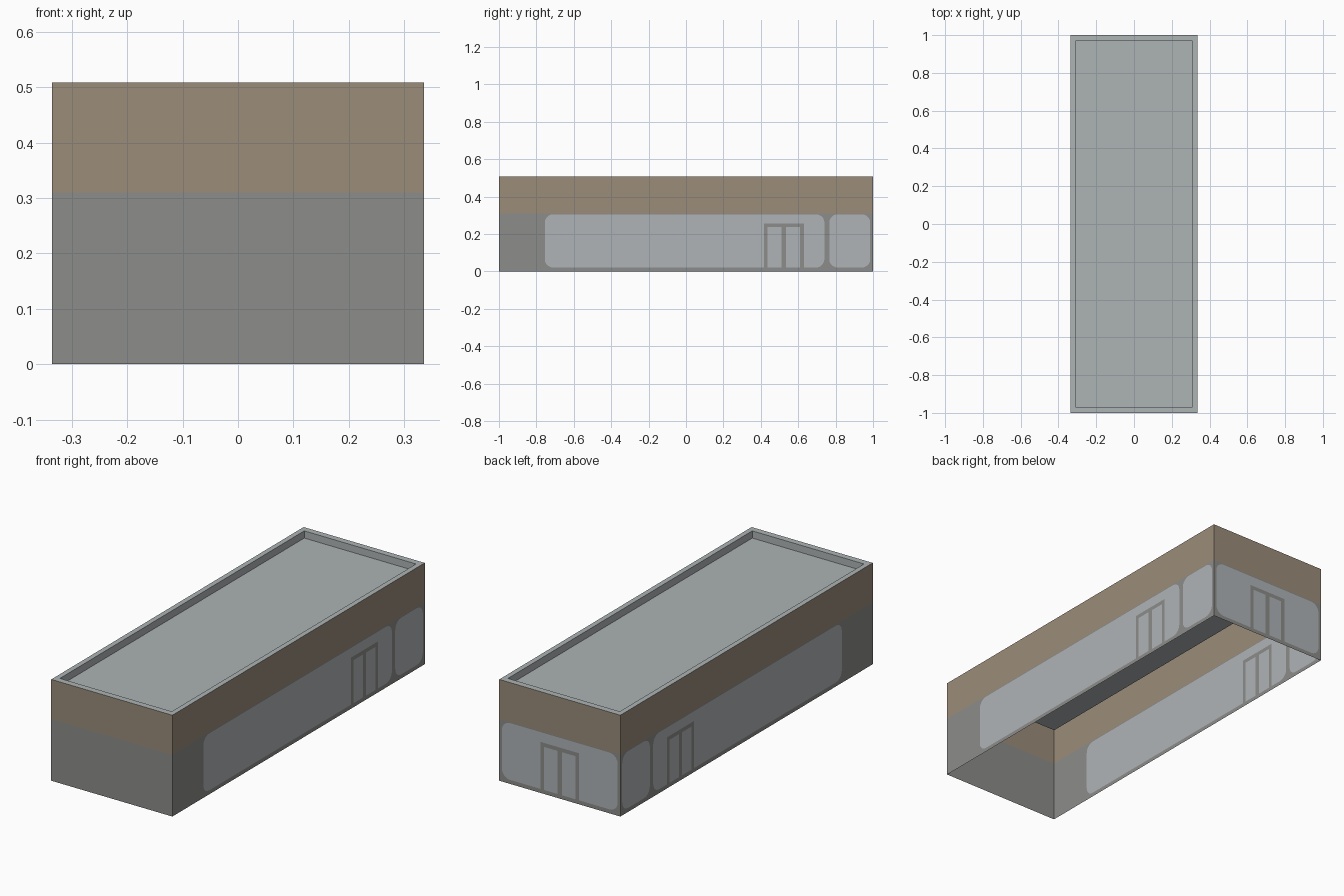
import bpy, bmesh, math
from mathutils import Vector
from mathutils.geometry import delaunay_2d_cdt

old = bpy.data.objects.get("Cube")
if old:
    bpy.data.objects.remove(old, do_unlink=True)

W, D, H = 0.336, 1.0, 0.508      # half width, half depth, height
BAND = 0.31                      # bottom of the tan band
SILL, HEAD = 0.02, 0.305         # window bottom and top
DOOR_TOP, DOOR_HALF, FRAME = 0.256, 0.107, 0.02


def material(name, rgb):
    def linear(c):
        c /= 255
        return ((c + 0.055) / 1.055) ** 2.4
    colour = (*[linear(c) for c in rgb], 1)
    m = bpy.data.materials.new(name)
    m.use_nodes = True
    m.diffuse_color = colour
    bsdf = m.node_tree.nodes["Principled BSDF"]
    bsdf.inputs["Base Color"].default_value = colour
    bsdf.inputs["Roughness"].default_value = 0.9
    return m


wall_grey = material("wall_grey", (140, 140, 138))
band_tan = material("band_tan", (155, 140, 122))
glass = material("pale_glass", (175, 180, 183))
roof_grey = material("roof_grey", (173, 179, 181))


def make_object(name, bm, mats):
    mesh = bpy.data.meshes.new(name)
    bm.to_mesh(mesh)
    bm.free()
    for m in mats:
        mesh.materials.append(m)
    ob = bpy.data.objects.new(name, mesh)
    bpy.context.collection.objects.link(ob)
    return ob


def rect(u0, u1, z0, z1):
    return [(u0, z0), (u1, z0), (u1, z1), (u0, z1)]


def rounded(u0, u1, z0, z1, r=0.045, steps=5):
    centres = rect(u0 + r, u1 - r, z0 + r, z1 - r)
    pts = []
    for i, (cu, cz) in enumerate(centres):
        for s in range(steps + 1):
            a = math.pi * (1 + i / 2 + s / steps / 2)
            pts.append((cu + r * math.cos(a), cz + r * math.sin(a)))
    return pts


def inside(p, loop):
    hit = False
    for (ax, ay), (bx, by) in zip(loop, loop[1:] + loop[:1]):
        if (ay > p.y) != (by > p.y) and p.x < ax + (p.y - ay) * (bx - ax) / (by - ay):
            hit = not hit
    return hit


def wall(name, half, place, outward, panes=(), door=None):
    """Flat sheet with the band, rounded windows and a double door cut into it."""
    windows = [rounded(a, b, SILL, HEAD) for a, b in panes]
    frames, leaves = [], []
    if door is not None:
        lo, hi = door - DOOR_HALF, door + DOOR_HALF
        frames = [rect(lo, hi, SILL, DOOR_TOP)]
        leaves = [rect(lo + FRAME, door - 0.012, SILL, DOOR_TOP - FRAME),
                  rect(door + 0.012, hi - FRAME, SILL, DOOR_TOP - FRAME)]
    loops = [rect(-half, half, 0, BAND), rect(-half, half, BAND, H)]
    loops += windows + frames + leaves
    pts, faces = [], []
    for loop in loops:
        faces.append(list(range(len(pts), len(pts) + len(loop))))
        pts += [Vector(p) for p in loop]
    verts, _, tris, *_ = delaunay_2d_cdt(pts, [], faces, 1, 1e-5)

    bm = bmesh.new()
    bv = [bm.verts.new(place(v.x, v.y)) for v in verts]
    for t in tris:
        c = sum((verts[i] for i in t), Vector((0, 0))) / len(t)
        f = bm.faces.new([bv[i] for i in t])
        f.normal_update()
        if f.normal.dot(Vector(outward)) < 0:
            f.normal_flip()
        # Colour by which outline the face lies in
        if c.y > BAND:
            f.material_index = 1
        elif any(inside(c, l) for l in leaves):
            f.material_index = 2
        elif any(inside(c, l) for l in frames):
            f.material_index = 0
        elif any(inside(c, l) for l in windows):
            f.material_index = 2
    return make_object(name, bm, [wall_grey, band_tan, glass])


# Walls: both long sides share one layout, the back has one window and door
side_panes = [(-0.755, 0.74), (0.766, 0.985)]
for side, s in (("left", 1), ("right", -1)):
    wall(side + "_wall", D, lambda u, z, s=s: (s * W, u, z), (s, 0, 0), side_panes, 0.523)
wall("back_wall", W, lambda u, z: (u, D, z), (0, 1, 0), [(-W + 0.015, W - 0.015)], 0.0)
wall("front_wall", W, lambda u, z: (u, -D, z), (0, -1, 0))

# Roof: parapet rim, its inner faces and the sunken deck
bm = bmesh.new()
inner = (W - 0.026, D - 0.032)
rings = []
for (x, y), z in (((W, D), H), (inner, H), (inner, H - 0.036)):
    rings.append([bm.verts.new((u, v, z)) for u, v in rect(-x, x, -y, y)])
for a, b in zip(rings, rings[1:]):
    for i in range(4):
        j = (i + 1) % 4
        bm.faces.new((a[i], a[j], b[j], b[i]))
bm.faces.new(rings[-1])
make_object("roof", bm, [roof_grey])
